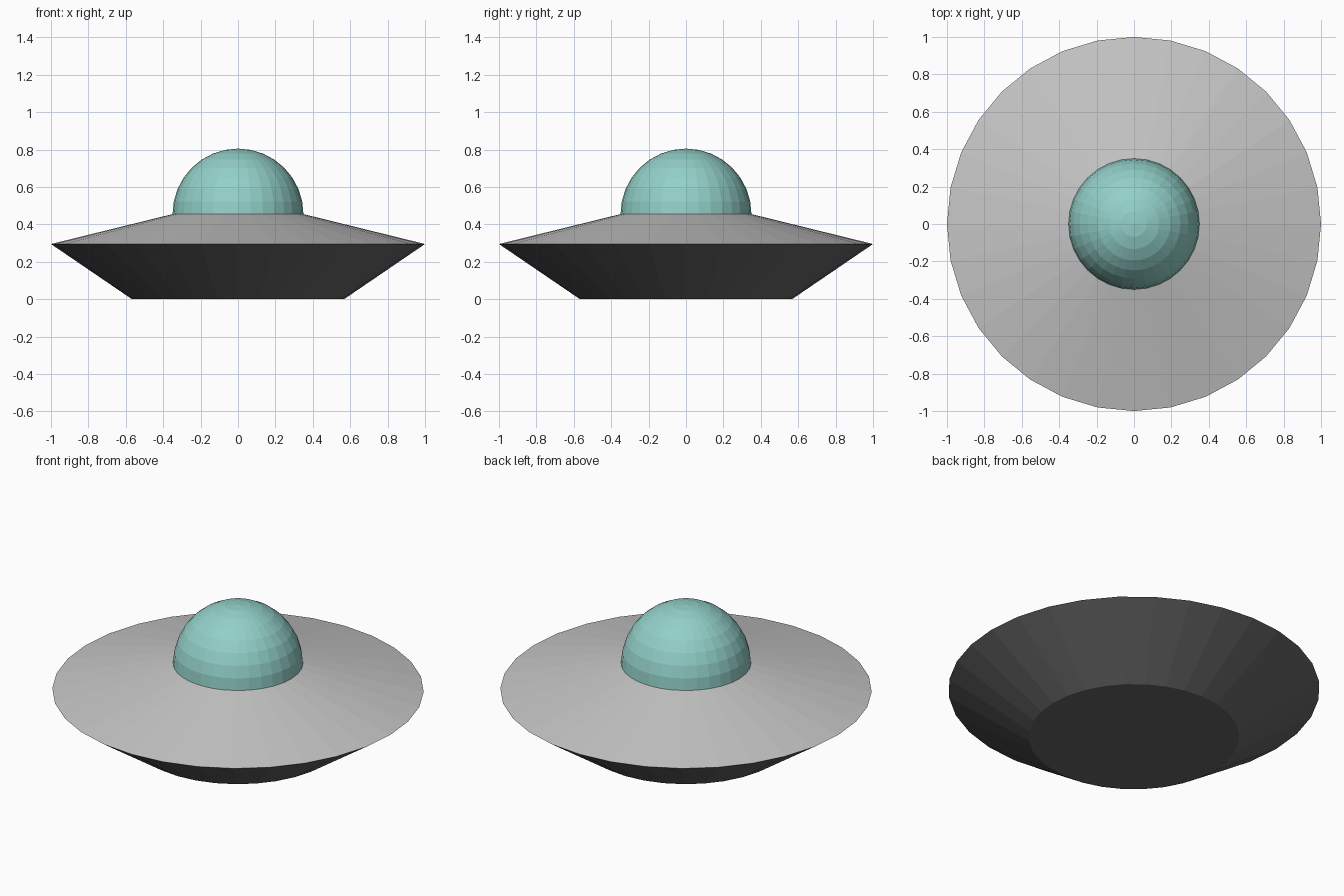
import bpy, bmesh, math

if "Cube" in bpy.data.objects:
    bpy.data.objects.remove(bpy.data.objects["Cube"])

SEGMENTS = 32


def material(name, rgb):
    m = bpy.data.materials.new(name)
    m.diffuse_color = (*rgb, 1.0)
    m.use_nodes = True
    m.node_tree.nodes["Principled BSDF"].inputs["Base Color"].default_value = m.diffuse_color
    return m


def lathe(name, profile, mat):
    """Revolve (radius, z) points around the z axis; radius 0 makes a pole."""
    bm = bmesh.new()
    rings = []
    for r, z in profile:
        if r == 0:
            rings.append([bm.verts.new((0, 0, z))] * SEGMENTS)
        else:
            rings.append([bm.verts.new((r * math.cos(a), r * math.sin(a), z))
                          for a in (2 * math.pi * i / SEGMENTS for i in range(SEGMENTS))])
    for low, high in zip(rings, rings[1:]):
        for i in range(SEGMENTS):
            j = (i + 1) % SEGMENTS
            corners = list(dict.fromkeys((low[i], low[j], high[j], high[i])))
            bm.faces.new(corners)
    mesh = bpy.data.meshes.new(name)
    bm.to_mesh(mesh)
    bm.free()
    mesh.materials.append(mat)
    obj = bpy.data.objects.new(name, mesh)
    bpy.context.collection.objects.link(obj)
    return obj


dark_grey = material("dark grey", (0.13, 0.13, 0.13))
light_grey = material("light grey", (0.56, 0.56, 0.56))
teal = material("teal glass", (0.29, 0.63, 0.58))

BASE_R, RIM_Z = 0.567, 0.295
DOME_R, DOME_Z = 0.35, 0.455

# Dark underside: flat bottom and flared wall up to the rim
lathe("lower_hull", [(0, 0), (BASE_R, 0), (1, RIM_Z)], dark_grey)

# Sloping upper deck from the rim to the foot of the dome
lathe("upper_deck", [(1, RIM_Z), (DOME_R, DOME_Z)], light_grey)

# Half-sphere canopy
STEPS = 8
arc = [(DOME_R * math.cos(k * math.pi / 2 / STEPS),
        DOME_Z + DOME_R * math.sin(k * math.pi / 2 / STEPS)) for k in range(STEPS)]
lathe("canopy_dome", arc + [(0, DOME_Z + DOME_R)], teal)
